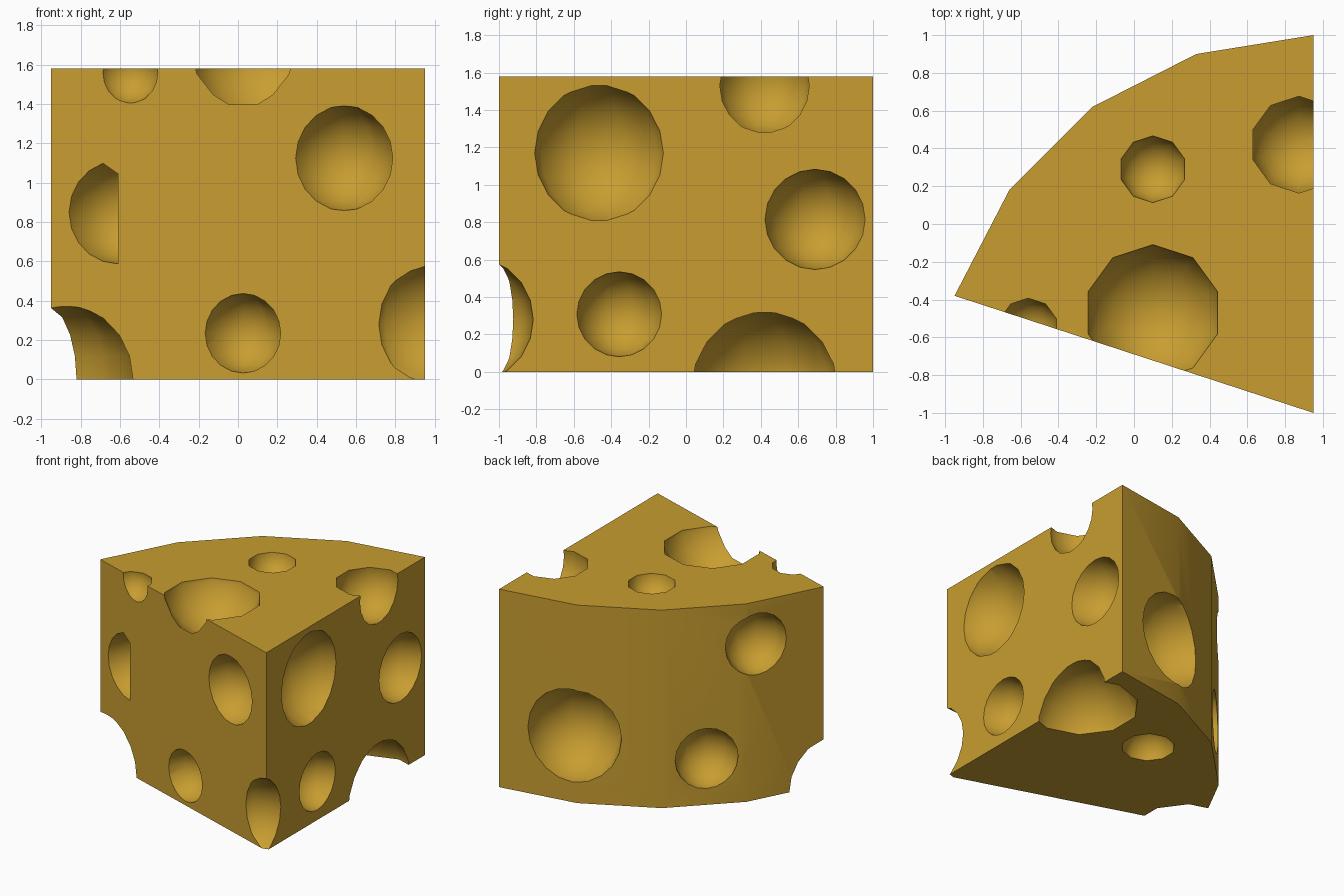
import bpy, bmesh, math
from mathutils import Matrix

if "Cube" in bpy.data.objects:
    bpy.data.objects.remove(bpy.data.objects["Cube"])

HEIGHT = 1.58
# Wedge outline seen from the top
OUTLINE = [(0.95, -1.0), (0.95, 1.0), (0.33, 0.90), (-0.22, 0.62), (-0.66, 0.18), (-0.95, -0.38)]


def front_y(x):
    # y of the slanted front cut at a given x
    return -1.0 + (0.95 - x) * 0.62 / 1.9


# Holes: x, y, z, radius
HOLES = [
    # slanted front
    (-0.61, front_y(-0.61), 0.85, 0.262),
    (0.53, front_y(0.54) - 0.03, 1.125, 0.27),
    (0.025, front_y(0.025), 0.235, 0.202),
    (-0.56, -0.55, 1.56, 0.16),
    # vertical corners at the bottom
    (-0.90, -0.49, 0.0, 0.385),
    (0.945, -1.15, 0.28, 0.335),
    # right side
    (1.06, -0.465, 1.17, 0.38),
    (0.95, 0.69, 0.815, 0.268),
    (0.95, -0.357, 0.308, 0.227),
    (0.873, 0.42, 1.53, 0.264),
    (0.84, 0.42, -0.09, 0.425),
    # top and bottom
    (0.10, -0.47, 1.67, 0.375),
    (0.10, 0.29, HEIGHT + 0.02, 0.18),
    (0.09, 0.27, -0.02, 0.20),
    # curved rind
    (0.37, 0.90, 0.53, 0.37),
    (-0.453, 0.387, 0.37, 0.24),
    (-0.70, 0.10, 1.24, 0.245),
]


def make_object(name, bm):
    bmesh.ops.recalc_face_normals(bm, faces=bm.faces)
    mesh = bpy.data.meshes.new(name)
    bm.to_mesh(mesh)
    bm.free()
    obj = bpy.data.objects.new(name, mesh)
    bpy.context.collection.objects.link(obj)
    return obj


# Cheese wedge: extruded outline
bm = bmesh.new()
base = bm.faces.new([bm.verts.new((x, y, 0)) for x, y in OUTLINE])
ext = bmesh.ops.extrude_face_region(bm, geom=[base], use_keep_orig=True)
for v in ext["geom"]:
    if isinstance(v, bmesh.types.BMVert):
        v.co.z = HEIGHT
cheese = make_object("cheese_wedge", bm)

# Hole cutter: ten-sided spheres
bm = bmesh.new()
for x, y, z, r in HOLES:
    bmesh.ops.create_uvsphere(bm, u_segments=10, v_segments=10, radius=r,
                              matrix=Matrix.Translation((x, y, z)))
cutter = make_object("hole_cutter", bm)
cutter.hide_render = True

mat = bpy.data.materials.new("cheese")
mat.diffuse_color = (0.58, 0.34, 0.03, 1)
mat.use_nodes = True
mat.node_tree.nodes["Principled BSDF"].inputs["Base Color"].default_value = mat.diffuse_color
cheese.data.materials.append(mat)
cutter.data.materials.append(mat)

# Carve the holes
mod = cheese.modifiers.new("holes", "BOOLEAN")
mod.operation = "DIFFERENCE"
mod.solver = "EXACT"
mod.object = cutter
bpy.ops.object.select_all(action="DESELECT")
bpy.context.view_layer.objects.active = cheese
cheese.select_set(True)
bpy.ops.object.modifier_apply(modifier=mod.name)
bpy.data.objects.remove(cutter)

# Smooth rind and hole interiors, crisp rims
bpy.ops.object.shade_smooth_by_angle(angle=math.radians(38))
